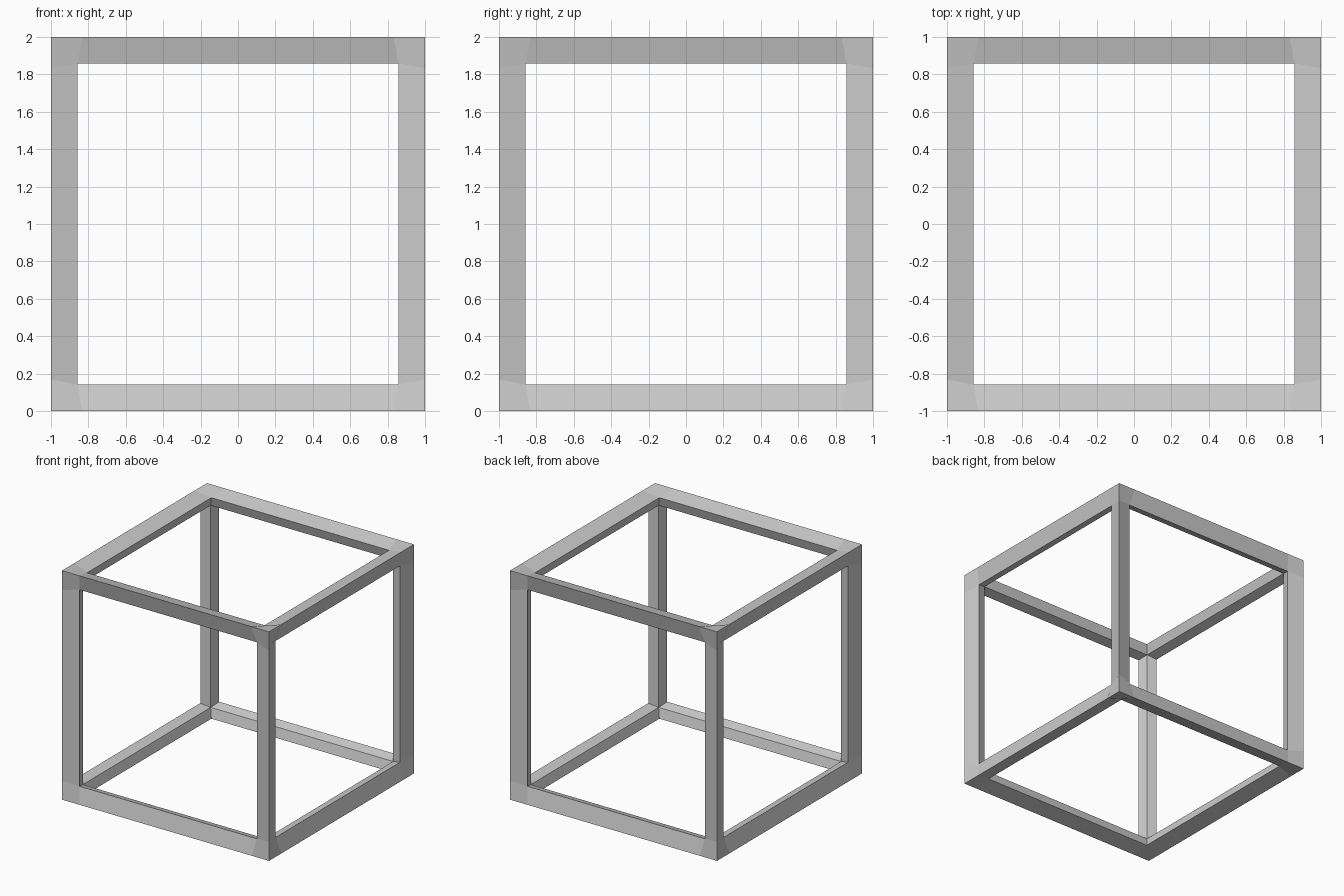
import bpy, bmesh
from itertools import permutations, product
from mathutils import Vector

if "Cube" in bpy.data.objects:
    bpy.data.objects.remove(bpy.data.objects["Cube"])

W = 0.142   # width of each bar seen square-on
D = 0.035   # how far the hole rim sinks below the cube face
E = 0.168   # length of the corner patches along the edges
I = 0.118   # depth of the inner edge of each bar

bm = bmesh.new()


def add_face(points):
    bm.faces.new([bm.verts.new(p) for p in points])


def point(axes, values, signs):
    p = Vector((0, 0, 0))
    for a, v in zip(axes, values):
        p[a] = v * signs[a]
    return p + Vector((0, 0, 1))


for signs in product((1, -1), repeat=3):
    for axes in permutations(range(3)):
        k, i, j = axes  # k: face normal, i: bar direction, j: across the bar
        edge = (1, 1 - E, 1)
        rim = (1 - D, 1 - W, 1 - W)
        inner = (1 - I, 1 - I, 1 - I)

        # corner patch, one per cube face
        if i < j:
            add_face([point(axes, v, signs) for v in
                      (edge, (1, 1, 1), (1, 1, 1 - E), rim)])

        # full-length bar sides: sloped outer side and inner side
        if signs[i] > 0:
            far = list(signs)
            far[i] = -1
            for a, b in ((edge, rim), (rim, inner)):
                add_face([point(axes, a, signs), point(axes, a, far),
                          point(axes, b, far), point(axes, b, signs)])

bmesh.ops.remove_doubles(bm, verts=bm.verts, dist=1e-4)
bmesh.ops.recalc_face_normals(bm, faces=bm.faces)

mesh = bpy.data.meshes.new("cube_frame")
bm.to_mesh(mesh)
bm.free()
frame = bpy.data.objects.new("cube_frame", mesh)
bpy.context.collection.objects.link(frame)
